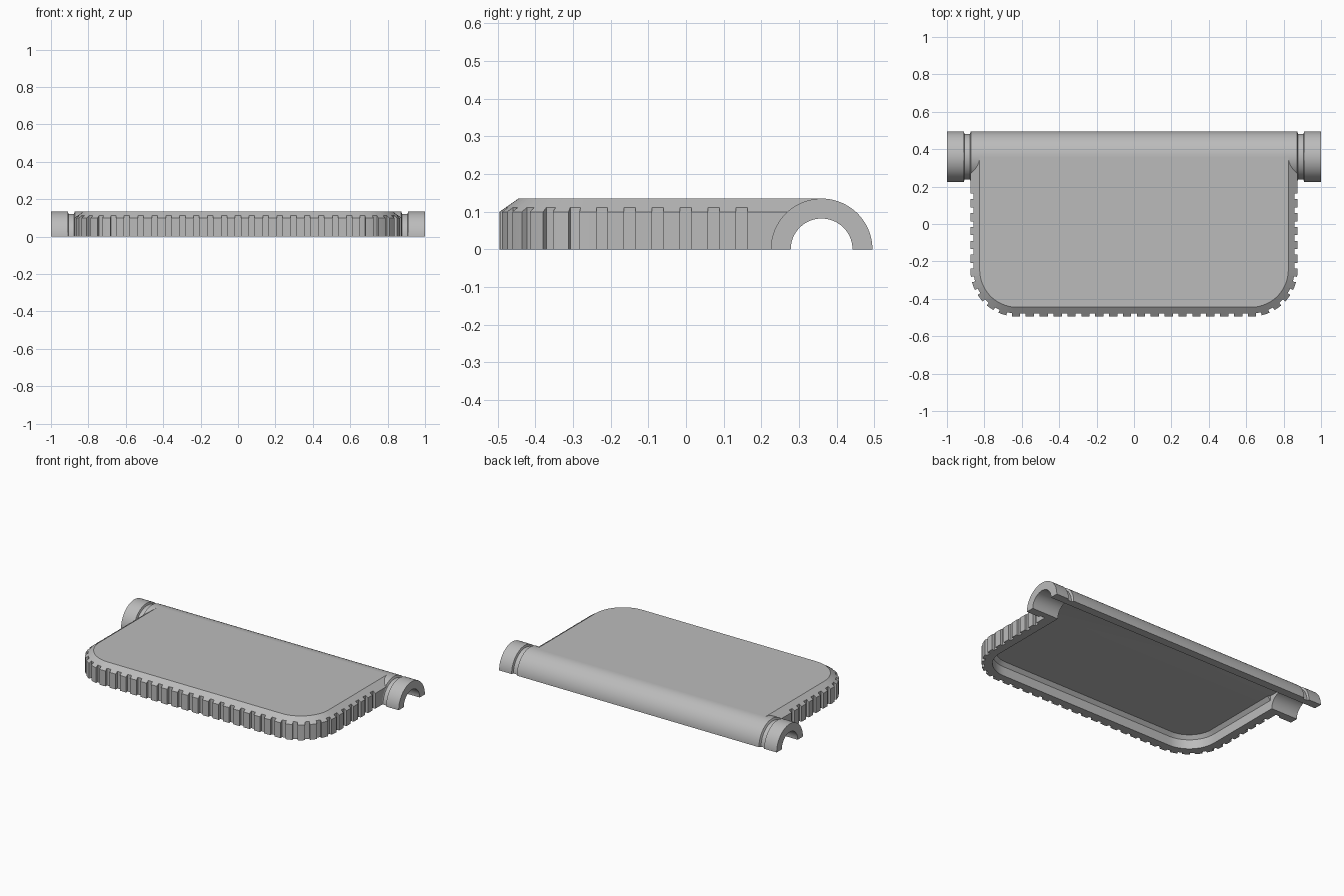
import bpy, bmesh, math
from mathutils import Vector

cube = bpy.data.objects.get("Cube")
if cube:
    bpy.data.objects.remove(cube)

# Single grey plastic
grey = bpy.data.materials.new("plain grey")
grey.use_nodes = True
colour = (0.5, 0.5, 0.5, 1)
grey.diffuse_color = colour
grey.node_tree.nodes["Principled BSDF"].inputs["Base Color"].default_value = colour

HALF_W, FRONT, CORNER = 0.875, -0.495, 0.25   # plate outline
HINGE_Y, R_OUT, R_IN, R_GROOVE = 0.36, 0.135, 0.082, 0.122
RIM_Z, WALL, CEILING = 0.1, 0.065, 0.082
BEVEL = 0.05
SLOPE = (R_OUT - RIM_Z) / BEVEL
FIRST_NOTCH, NOTCHES, NOTCH_HALF, NOTCH_DEPTH = 0.148, 19, 0.015, 0.017


def finish(name, bm):
    bmesh.ops.recalc_face_normals(bm, faces=bm.faces)
    mesh = bpy.data.meshes.new(name)
    bm.to_mesh(mesh)
    bm.free()
    mesh.materials.append(grey)
    obj = bpy.data.objects.new(name, mesh)
    bpy.context.collection.objects.link(obj)
    bpy.ops.object.select_all(action='DESELECT')
    obj.select_set(True)
    bpy.context.view_layer.objects.active = obj
    bpy.ops.object.shade_smooth_by_angle(angle=math.radians(25))
    return obj


# Plate outline: position and outward direction by distance along the edge
corner_y = FRONT + CORNER
side_len = FIRST_NOTCH - corner_y
arc_len = CORNER * math.pi / 2
pitch = (side_len + arc_len + HALF_W - CORNER) / NOTCHES


def edge_frame(s):
    if s <= side_len:
        return Vector((HALF_W, FIRST_NOTCH - s, 0)), Vector((1, 0, 0))
    if s <= side_len + arc_len:
        a = (s - side_len) / CORNER
        n = Vector((math.cos(a), -math.sin(a), 0))
        return Vector((HALF_W - CORNER, corner_y, 0)) + n * CORNER, n
    return Vector((HALF_W - CORNER - (s - side_len - arc_len), FRONT, 0)), Vector((0, -1, 0))


def section(s, depth, floor):
    """Wall cross-section from the ceiling, round the rim, to the top edge."""
    p, n = edge_frame(s)
    profile = [(WALL + 0.02, CEILING),
               (WALL, max(floor, 0.06)),
               (WALL, floor),
               (depth, floor),
               (depth, RIM_Z + SLOPE * depth),
               (BEVEL, R_OUT)]
    return [p - n * inset + Vector((0, 0, z)) for inset, z in profile]


# Stations: the wall lifts clear of the hinge bore, then runs on with grip notches
stop = FIRST_NOTCH - 0.265
raised = 0.09
stations = [(FIRST_NOTCH - HINGE_Y, 0, raised), (stop, 0, raised), (stop, 0, 0)]
for k in range(NOTCHES + 1):
    c = k * pitch
    stations += [(c - NOTCH_HALF, 0, 0), (c - NOTCH_HALF, NOTCH_DEPTH, 0)]
    if k < NOTCHES:
        stations += [(c, NOTCH_DEPTH, 0), (c + NOTCH_HALF, NOTCH_DEPTH, 0),
                     (c + NOTCH_HALF, 0, 0), (c + pitch / 2, 0, 0)]
rows = [section(*st) for st in stations]
rows += [[Vector((-v.x, v.y, v.z)) for v in row] for row in reversed(rows)]

bm = bmesh.new()
known = {}


def vert(co):
    key = tuple(round(c, 5) for c in co)
    if key not in known:
        known[key] = bm.verts.new(co)
    return known[key]


def add_face(points):
    verts = list(dict.fromkeys(vert(p) for p in points))
    if len(verts) > 2:
        face = bm.faces.new(verts)
        face.normal_update()
        if face.calc_area() < 1e-7:
            bm.faces.remove(face)


for a, b in zip(rows, rows[1:]):
    for i in range(len(a) - 1):
        add_face([a[i], a[i + 1], b[i + 1], b[i]])
add_face([row[-1] for row in rows])       # top surface
add_face([row[0] for row in rows])        # underside ceiling
finish("notched_plate", bm)


# Hinge sleeve: arcs lofted along x, closed at both ends
def sleeve(name, stations, end_angle, segments):
    bm = bmesh.new()
    rings = []
    for x, radius in stations:
        ring = []
        for r, order in ((radius, range(segments + 1)), (R_IN, range(segments, -1, -1))):
            for i in order:
                a = end_angle * i / segments
                ring.append(bm.verts.new((x, HINGE_Y + r * math.cos(a), r * math.sin(a))))
        rings.append(ring)
    for a, b in zip(rings, rings[1:]):
        for i in range(len(a)):
            j = (i + 1) % len(a)
            bm.faces.new((a[i], a[j], b[j], b[i]))
    for ring in (rings[0], rings[-1]):
        for i in range(segments):
            j = len(ring) - 1 - i
            bm.faces.new((ring[i], ring[i + 1], ring[j - 1], ring[j]))
    return finish(name, bm)


inner_x = HALF_W - WALL
sleeve("hinge_back", [(-inner_x, R_OUT), (inner_x, R_OUT)], math.pi / 2, 20)
end_profile = [(inner_x, R_OUT), (0.872, R_OUT), (0.878, R_GROOVE),
               (0.906, R_GROOVE), (0.91, R_OUT), (1.0, R_OUT)]
for side, sign in (("left", 1), ("right", -1)):
    sleeve("hinge_end_" + side, [(sign * x, r) for x, r in end_profile], math.pi, 40)
